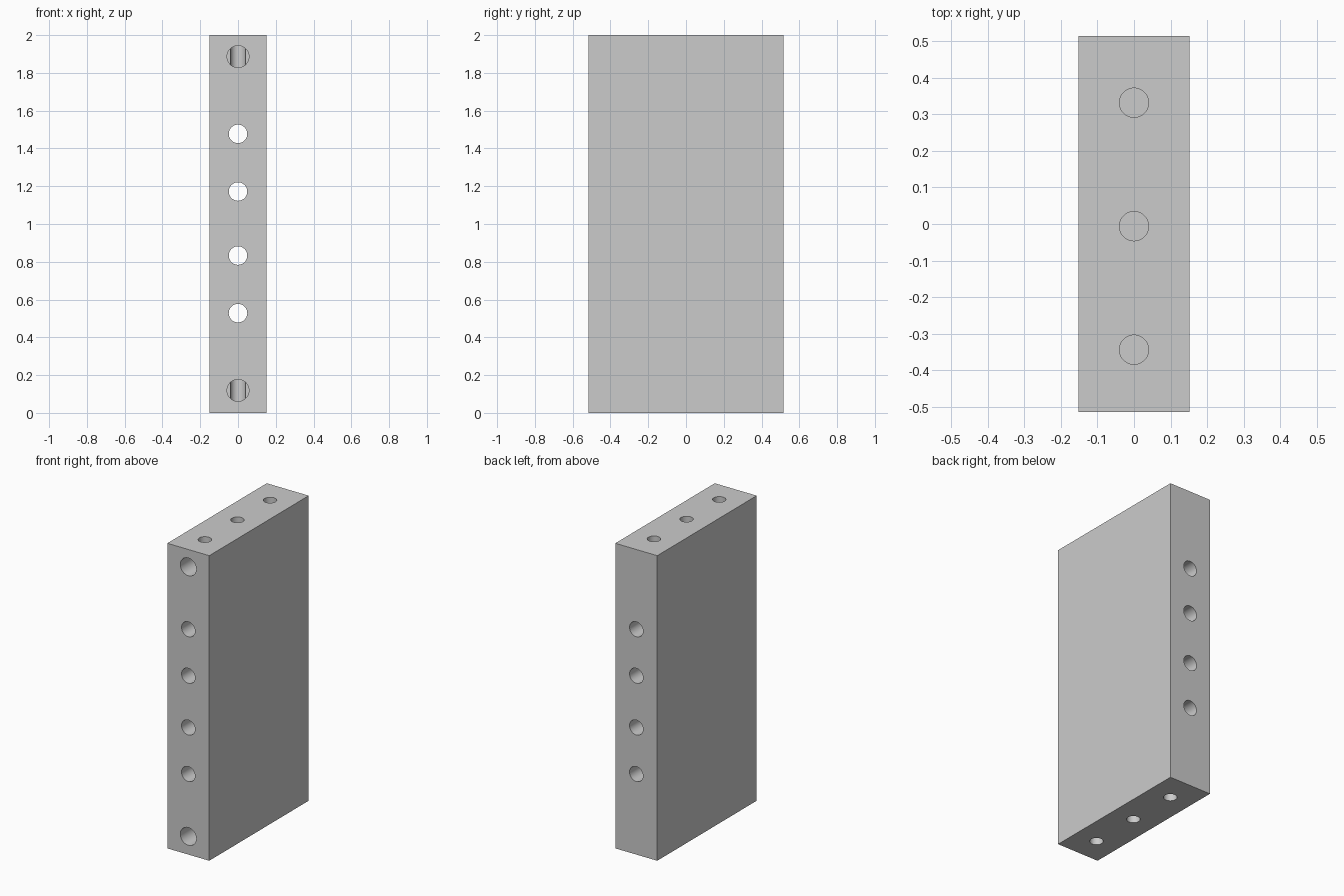
import bpy
from math import pi, radians

if "Cube" in bpy.data.objects:
    bpy.data.objects.remove(bpy.data.objects["Cube"])

HX, HY, HZ = 0.152, 0.515, 2.0


def drill(block, axis, start, end, radius):
    """Bore a round hole along y or z between two points."""
    mid = [(a + b) / 2 for a, b in zip(start, end)]
    length = sum(abs(b - a) for a, b in zip(start, end))
    rot = (pi / 2, 0, 0) if axis == 'Y' else (0, 0, 0)
    bpy.ops.mesh.primitive_cylinder_add(vertices=64, radius=radius, depth=length,
                                        location=mid, rotation=rot)
    cutter = bpy.context.object
    cutter.hide_render = True
    bpy.context.view_layer.objects.active = block
    mod = block.modifiers.new("bore", 'BOOLEAN')
    mod.operation, mod.solver, mod.object = 'DIFFERENCE', 'EXACT', cutter
    bpy.ops.object.modifier_apply(modifier=mod.name)
    bpy.data.objects.remove(cutter)


# Solid block
bpy.ops.mesh.primitive_cube_add(size=1, location=(0, 0, HZ / 2))
block = bpy.context.object
block.name = "manifold_block"
block.scale = (2 * HX, 2 * HY, HZ)
bpy.ops.object.transform_apply(location=True, rotation=True, scale=True)

# Through holes, front to back
for z in (0.528, 0.833, 1.172, 1.477):
    drill(block, 'Y', (0, -HY - 0.1, z), (0, HY + 0.1, z), 0.049)

# Blind galleries from the front, reaching the rearmost ports
for z in (0.119, 1.886):
    drill(block, 'Y', (0, -HY - 0.1, z), (0, 0.33, z), 0.058)

# Ports in the top and bottom faces, meeting the galleries
for y in (-0.344, -0.006, 0.332):
    drill(block, 'Z', (0, y, 1.822), (0, y, HZ + 0.1), 0.04)
    drill(block, 'Z', (0, y, -0.1), (0, y, 0.183), 0.04)

# Smooth bores, crisp edges
bpy.ops.object.select_all(action='DESELECT')
block.select_set(True)
bpy.context.view_layer.objects.active = block
bpy.ops.object.shade_smooth_by_angle(angle=radians(30))
